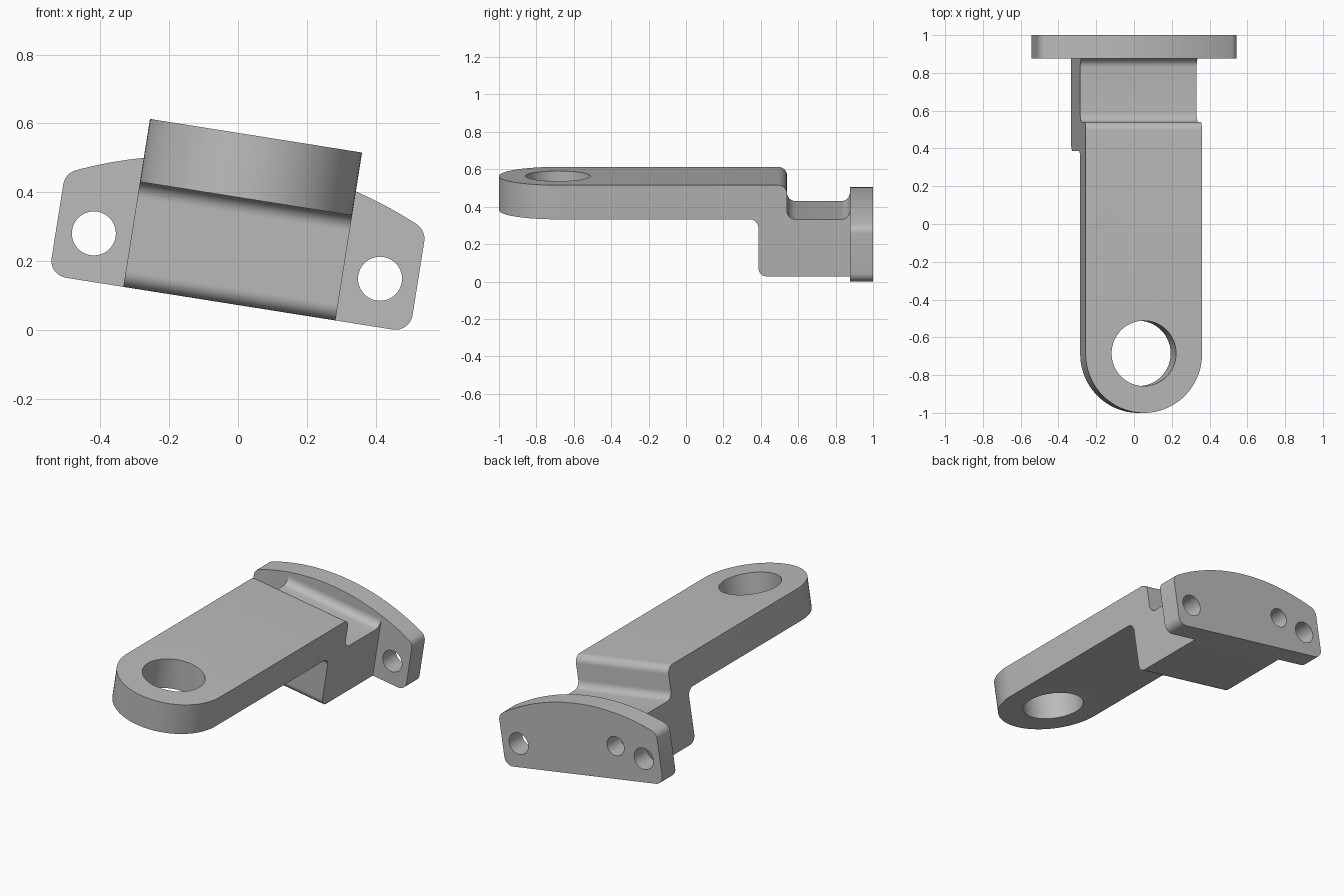
import bpy, bmesh, math
from mathutils import Vector, Matrix

if "Cube" in bpy.data.objects:
    bpy.data.objects.remove(bpy.data.objects["Cube"])

TILT = Matrix.Translation((-0.025, 0, 0.076)) @ Matrix.Rotation(math.radians(9), 4, 'Y')

grey = bpy.data.materials.new("plain grey")
grey.diffuse_color = (0.5, 0.5, 0.5, 1)
grey.use_nodes = True
grey.node_tree.nodes["Principled BSDF"].inputs["Base Color"].default_value = grey.diffuse_color


def rounded(points, seg=8):
    """Polygon from (a, b, radius) corners, each corner filleted."""
    out = []
    for i, (a, b, r) in enumerate(points):
        p = Vector((a, b))
        if r == 0:
            out.append(p)
            continue
        d0 = (Vector(points[i - 1][:2]) - p).normalized()
        d1 = (Vector(points[(i + 1) % len(points)][:2]) - p).normalized()
        half = d0.angle(d1) / 2
        c = p + (d0 + d1).normalized() * (r / math.sin(half))
        t = r / math.tan(half)
        v0, v1 = p + d0 * t - c, p + d1 * t - c
        sweep = v0.angle_signed(v1)
        for k in range(seg + 1):
            out.append(c + Matrix.Rotation(-sweep * k / seg, 2) @ v0)
    return out


def circle(a, b, r, n=64):
    return [Vector((a + r * math.cos(2 * math.pi * k / n), b + r * math.sin(2 * math.pi * k / n)))
            for k in range(n)]


def prism(name, outline, axis, lo, hi):
    """Extrude a 2D outline along local axis x, y or z."""
    put = {'x': lambda p, d: (d, p.x, p.y),
           'y': lambda p, d: (p.x, d, p.y),
           'z': lambda p, d: (p.x, p.y, d)}[axis]
    bm = bmesh.new()
    face = bm.faces.new([bm.verts.new(put(p, lo)) for p in outline])
    ext = bmesh.ops.extrude_face_region(bm, geom=[face])
    move = Vector(put(Vector((0, 0)), hi - lo))
    bmesh.ops.translate(bm, vec=move, verts=[g for g in ext['geom'] if isinstance(g, bmesh.types.BMVert)])
    bmesh.ops.recalc_face_normals(bm, faces=bm.faces[:])
    me = bpy.data.meshes.new(name)
    bm.to_mesh(me)
    bm.free()
    me.materials.append(grey)
    ob = bpy.data.objects.new(name, me)
    bpy.context.collection.objects.link(ob)
    ob.matrix_world = TILT
    return ob


def boolean(ob, cutter, op):
    bpy.context.view_layer.update()
    bpy.context.view_layer.objects.active = ob
    mod = ob.modifiers.new("cut", 'BOOLEAN')
    mod.operation, mod.solver, mod.object = op, 'EXACT', cutter
    bpy.ops.object.modifier_apply(modifier=mod.name)
    bpy.data.objects.remove(cutter)


# stepped arm: side profile, rounded tongue end, large eye hole
H, S, F = 0.494, 0.309, 0.046
side = rounded([(-1.1, S, 0), (0.387, S, F), (0.387, 0, F), (0.876, 0, 0),
                (0.876, S, F), (0.54, S, F), (0.54, H, F), (-1.1, H, 0)])
# the plate-side fillet starts at the plate face, so close the profile there
top = next(i for i, p in enumerate(side) if abs(p.x - 0.876) < 1e-4 and p.y > 0.01)
W = 0.312
concave = [Vector((0.876 - F + F * math.sin(a), S + F - F * math.cos(a)))
           for a in (math.pi / 2 * k / 8 for k in range(8, -1, -1))]
side = side[:top] + concave + rounded([(0.876, S, 0), (0.54, S, F), (0.54, H, F), (-1.1, H, 0)])[1:]
arm = prism("stepped_arm", side, 'x', -0.4, 0.4)
plan = [Vector((W * math.cos(a), -0.688 - W * math.sin(a)))
        for a in (math.pi * k / 48 for k in range(49))]
plan += [Vector((-W, 1.2)), Vector((W, 1.2))]
boolean(arm, prism("plan_cutter", plan, 'z', -0.2, 0.8), 'INTERSECT')
boolean(arm, prism("eye_cutter", circle(0, -0.685, 0.173), 'z', -0.2, 0.8), 'DIFFERENCE')

# mounting plate with arched top and three holes
HW, R, N = 0.531, 1.23, 24
arch = []
for k in range(N + 1):
    u = HW - 2 * HW * k / N
    arch.append((u, 0.42 - R + math.sqrt(R * R - u * u), 0.05 if k in (0, N) else 0))
plate = prism("mounting_plate", rounded([(-HW, 0, 0.05), (HW, 0, 0.05)] + arch), 'y', 0.876, 1.0)
for u, w, r in ((-0.421, 0.14, 0.064), (0.421, 0.14, 0.064), (-0.24, 0.195, 0.057)):
    boolean(plate, prism("hole_cutter", circle(u, w, r, 40), 'y', 0.7, 1.2), 'DIFFERENCE')

# smooth shading with sharp edges kept
for ob in (arm, plate):
    bpy.ops.object.select_all(action='DESELECT')
    ob.select_set(True)
    bpy.context.view_layer.objects.active = ob
    bpy.ops.object.shade_smooth_by_angle(angle=math.radians(30))
